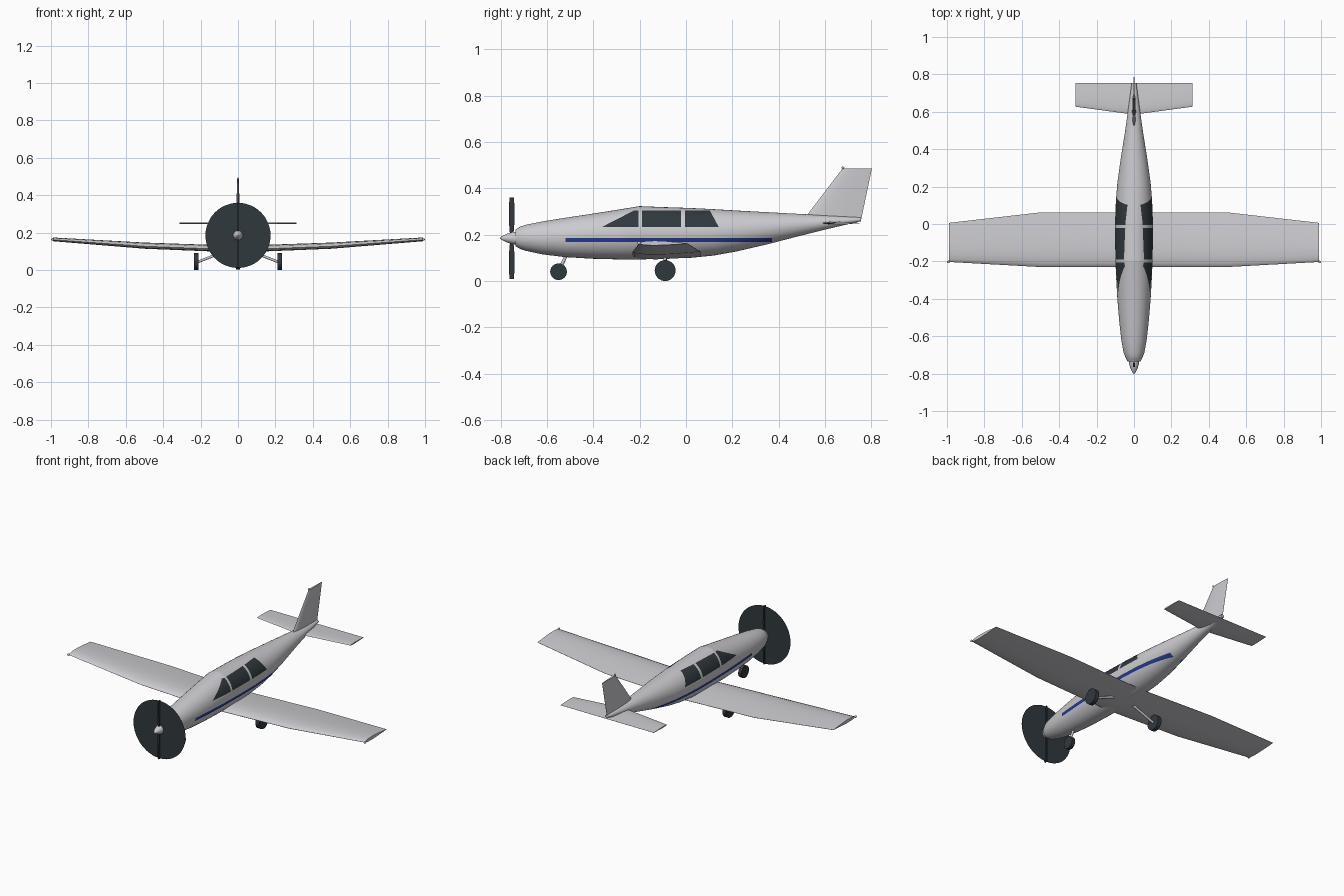
import bpy, bmesh, math
from mathutils import Vector

if "Cube" in bpy.data.objects:
    bpy.data.objects.remove(bpy.data.objects["Cube"])


def material(name, rgb):
    m = bpy.data.materials.new(name)
    m.diffuse_color = (*rgb, 1)
    m.use_nodes = True
    m.node_tree.nodes["Principled BSDF"].inputs["Base Color"].default_value = m.diffuse_color
    return m


GREY = material("light_grey", (0.60, 0.60, 0.63))
DARK = material("dark_slate", (0.03, 0.04, 0.048))
BLUE = material("blue", (0.02, 0.045, 0.28))


def finish(name, bm, mats, angle=40):
    bmesh.ops.recalc_face_normals(bm, faces=bm.faces)
    me = bpy.data.meshes.new(name)
    bm.to_mesh(me)
    bm.free()
    for m in mats:
        me.materials.append(m)
    ob = bpy.data.objects.new(name, me)
    bpy.context.collection.objects.link(ob)
    bpy.ops.object.select_all(action='DESELECT')
    ob.select_set(True)
    bpy.context.view_layer.objects.active = ob
    bpy.ops.object.shade_smooth_by_angle(angle=math.radians(angle))
    return ob


def loft(rings):
    bm = bmesh.new()
    rows = [[bm.verts.new(p) for p in r] for r in rings]
    n = len(rows[0])
    for a, b in zip(rows, rows[1:]):
        for i in range(n):
            j = (i + 1) % n
            bm.faces.new((a[i], a[j], b[j], b[i]))
    bm.faces.new(rows[0])
    bm.faces.new(rows[-1])
    return bm


def rod(name, p, q, r, mat, sides=16, r2=None):
    p, q = Vector(p), Vector(q)
    d = q - p
    bm = bmesh.new()
    bmesh.ops.create_cone(bm, cap_ends=True, segments=sides, radius1=r,
                          radius2=r if r2 is None else r2, depth=d.length)
    rot = d.to_track_quat('Z', 'Y').to_matrix()
    for v in bm.verts:
        v.co = rot @ v.co + (p + q) / 2
    return finish(name, bm, [mat])


def ball(name, c, r, mat):
    bm = bmesh.new()
    bmesh.ops.create_uvsphere(bm, u_segments=12, v_segments=8, radius=r)
    bmesh.ops.translate(bm, verts=bm.verts, vec=c)
    return finish(name, bm, [mat])


def airfoil(y0, y1, t, up=0.5):
    # closed outline of (y, offset) pairs, leading edge first
    fs = [0, 0.02, 0.08, 0.2, 0.35, 0.55, 0.8, 1]
    half = [0, 0.32, 0.68, 0.94, 1.0, 0.82, 0.42, 0.04]
    c = y1 - y0
    top = [(y0 + f * c, h * t * up) for f, h in zip(fs, half)]
    low = [(y0 + f * c, -h * t * (1 - up)) for f, h in zip(fs, half)]
    return top + low[:0:-1]


# fuselage: elliptical stations of y, top z, bottom z, half width
stations = [(-0.735, 0.222, 0.150, 0.034), (-0.715, 0.235, 0.138, 0.045),
            (-0.69, 0.243, 0.130, 0.055), (-0.62, 0.257, 0.115, 0.068),
            (-0.52, 0.273, 0.103, 0.079), (-0.40, 0.291, 0.096, 0.089),
            (-0.28, 0.310, 0.093, 0.096), (-0.20, 0.323, 0.093, 0.099),
            (-0.10, 0.319, 0.096, 0.101), (0.02, 0.315, 0.100, 0.101),
            (0.12, 0.310, 0.110, 0.097), (0.22, 0.304, 0.128, 0.089),
            (0.35, 0.297, 0.158, 0.071), (0.50, 0.289, 0.197, 0.047),
            (0.63, 0.282, 0.229, 0.029), (0.755, 0.274, 0.258, 0.012)]
SIDES = 40
rings = []
for y, zt, zb, w in stations:
    rings.append([(w * math.cos(2 * math.pi * i / SIDES), y,
                   (zt + zb) / 2 + (zt - zb) / 2 * math.sin(2 * math.pi * i / SIDES))
                  for i in range(SIDES)])
bm = loft(rings)


def edge(a, b):
    # plane through two side-view points (y, z); normal points to the rear
    n = Vector((0, b[1] - a[1], a[0] - b[0])).normalized()
    return Vector((0, a[0], a[1])), n


SILL, HEAD = 0.232, 0.304
front_slope = edge((-0.365, SILL), (-0.225, HEAD))
rear_slope = edge((0.142, SILL), (0.103, HEAD))
planes = [front_slope, rear_slope]
planes += [((0, y, 0), (0, 1, 0)) for y in (-0.205, -0.190, -0.022, -0.005, -0.52, 0.37)]
planes += [((0, 0, z), (0, 0, 1)) for z in (SILL, HEAD, 0.168, 0.186)]
for co, no in planes:
    bmesh.ops.bisect_plane(bm, geom=bm.verts[:] + bm.edges[:] + bm.faces[:],
                           plane_co=co, plane_no=no, dist=1e-5)

# paint side windows and stripe by position
for f in bm.faces:
    c = f.calc_center_median()
    in_glass = (SILL < c.z < HEAD and (c - front_slope[0]).dot(front_slope[1]) > 0
                and (c - rear_slope[0]).dot(rear_slope[1]) < 0)
    post = -0.205 < c.y < -0.190 or -0.022 < c.y < -0.005
    if in_glass and not post:
        f.material_index = 1
    elif 0.168 < c.z < 0.186 and -0.52 < c.y < 0.37:
        f.material_index = 2
finish("fuselage", bm, [GREY, DARK, BLUE])

# wing: sections of x, leading y, trailing y, z, thickness
half = [(0.5, -0.23, 0.062, 0.127, 0.033), (0.99, -0.203, 0.006, 0.162, 0.02)]
sections = ([(-x, *r) for x, *r in half[::-1]] + [(0, -0.23, 0.062, 0.108, 0.036)] + half)
finish("wing", loft([[(x, y, z + o) for y, o in airfoil(a, b, t, 0.6)]
                     for x, a, b, z, t in sections]), [GREY])

# tailplane
tail = [(-0.312, 0.627, 0.755, 0.008), (0, 0.585, 0.755, 0.013), (0.312, 0.627, 0.755, 0.008)]
finish("tailplane", loft([[(x, y, 0.25 + o) for y, o in airfoil(a, b, t)]
                          for x, a, b, t in tail]), [GREY])

# fin
fin = [(0.262, 0.505, 0.755, 0.02), (0.485, 0.675, 0.802, 0.01)]
finish("fin", loft([[(o, y, z) for y, o in airfoil(a, b, t)]
                    for z, a, b, t in fin]), [GREY])

# small lights on fin and wing tips
ball("fin_light", (0, 0.677, 0.488), 0.006, GREY)
for s, side in ((-1, "left"), (1, "right")):
    ball(side + "_tip_light", (s * 0.992, -0.203, 0.164), 0.007, GREY)

# spinner: rounded cone
prof = [(-0.728, 0.028), (-0.75, 0.026), (-0.775, 0.018), (-0.793, 0.009), (-0.803, 0.002)]
finish("spinner", loft([[(r * math.cos(2 * math.pi * i / 24), y,
                          0.185 + r * math.sin(2 * math.pi * i / 24)) for i in range(24)]
                        for y, r in prof]), [GREY])

# thin propeller disc with two upright blades
PZ, PR = 0.185, 0.174
bm = bmesh.new()
bm.faces.new([bm.verts.new((PR * math.cos(2 * math.pi * i / 48), -0.75,
                            PZ + PR * math.sin(2 * math.pi * i / 48))) for i in range(48)])
finish("propeller_disc", bm, [DARK])
for s, side in ((-1, "lower"), (1, "upper")):
    blade = [(0.01, 0.007, 0.004), (0.07, 0.012, 0.005), (0.14, 0.012, 0.004), (0.176, 0.009, 0.003)]
    finish(side + "_blade", loft([[(u * w, -0.752 + v * d, PZ + s * h)
                                   for u, v in ((-1, -1), (1, -1), (1, 1), (-1, 1))]
                                  for h, d, w in blade]), [DARK], 30)

# landing gear
rod("nose_wheel", (-0.011, -0.55, 0.04), (0.011, -0.55, 0.04), 0.036, DARK, 32)
rod("nose_strut", (0, -0.55, 0.04), (0, -0.51, 0.125), 0.007, GREY)
for s, side in ((-1, "left"), (1, "right")):
    rod(side + "_main_wheel", (s * 0.211, -0.09, 0.045), (s * 0.235, -0.09, 0.045), 0.045, DARK, 32)
    rod(side + "_main_strut", (s * 0.215, -0.09, 0.043), (s * 0.07, -0.09, 0.1), 0.007, GREY)
